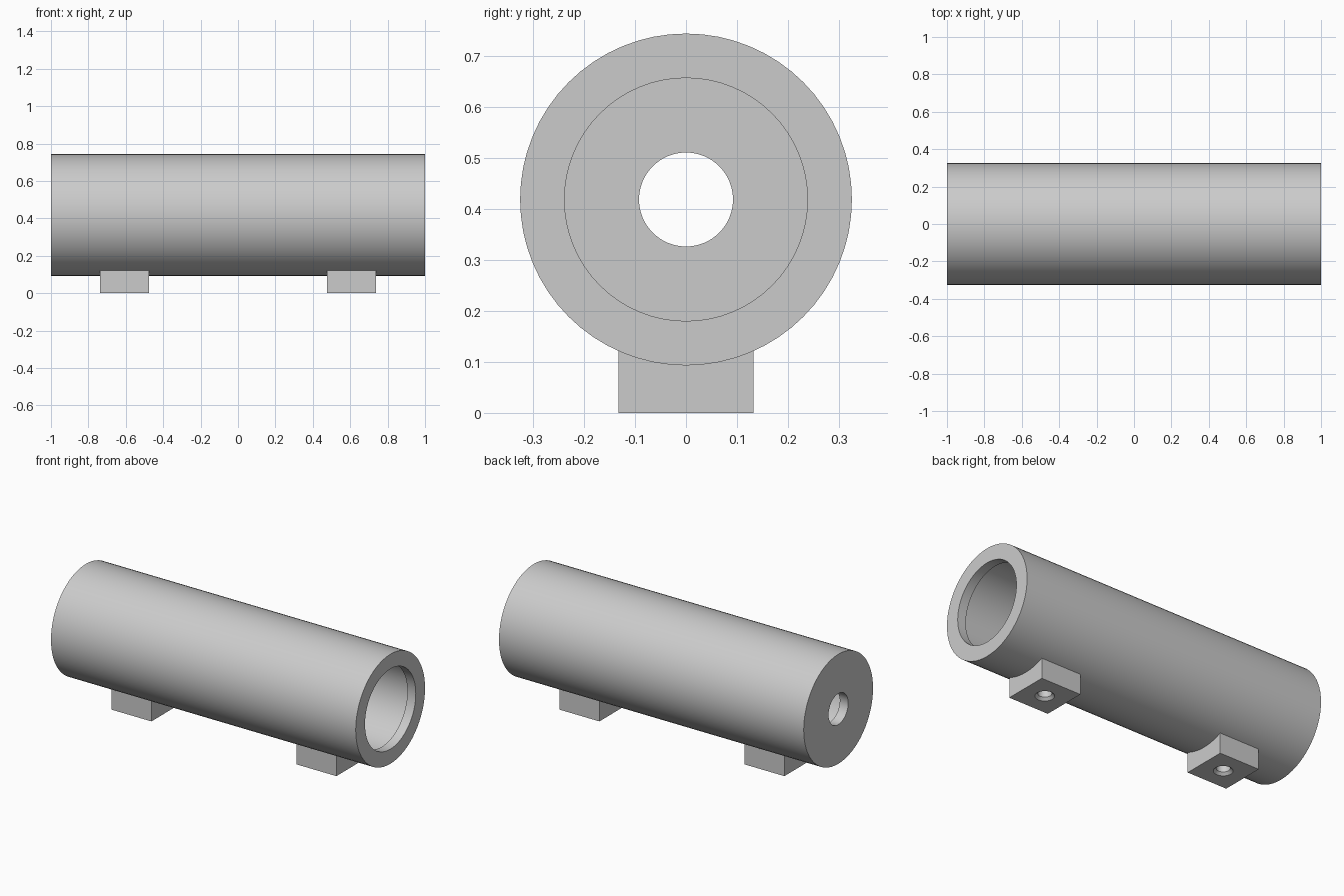
import bpy, bmesh, math
from mathutils import Matrix

if "Cube" in bpy.data.objects:
    bpy.data.objects.remove(bpy.data.objects["Cube"], do_unlink=True)

AXIS_Z, OUTER, BORE, MOUTH, PORT, WALL = 0.418, 0.325, 0.27, 0.238, 0.092, 0.055
FOOT_X, FOOT_W, FOOT_D, FOOT_H = 0.607, 0.262, 0.264, 0.121

grey = bpy.data.materials.new("light grey")
grey.use_nodes = True
grey.diffuse_color = (0.6, 0.6, 0.6, 1)
grey.node_tree.nodes["Principled BSDF"].inputs["Base Color"].default_value = (0.6, 0.6, 0.6, 1)


def make_object(name, bm):
    bmesh.ops.recalc_face_normals(bm, faces=bm.faces)
    mesh = bpy.data.meshes.new(name)
    bm.to_mesh(mesh)
    bm.free()
    obj = bpy.data.objects.new(name, mesh)
    bpy.context.collection.objects.link(obj)
    mesh.materials.append(grey)
    return obj


def lathe(name, profile, axis, steps):
    """Revolve a list of (radius, position) points around the x or z axis."""
    bm = bmesh.new()
    rings = []
    for r, p in profile:
        ring = []
        for i in range(steps):
            a = 2 * math.pi * i / steps
            c, s = r * math.cos(a), r * math.sin(a)
            ring.append(bm.verts.new((p, c, s) if axis == "x" else (c, s, p)))
        rings.append(ring)
    pairs = list(zip(rings, rings[1:]))
    if axis == "x":
        pairs.append((rings[-1], rings[0]))
    else:
        bm.faces.new(rings[0])
        bm.faces.new(rings[-1])
    for a, b in pairs:
        for i in range(steps):
            j = (i + 1) % steps
            bm.faces.new((a[i], a[j], b[j], b[i]))
    return make_object(name, bm)


def smooth(obj):
    bpy.ops.object.select_all(action="DESELECT")
    obj.select_set(True)
    bpy.context.view_layer.objects.active = obj
    bpy.ops.object.shade_smooth_by_angle(angle=math.radians(30))


# Hollow barrel: lipped mouth at one end, end wall with a small port at the other
barrel = lathe("barrel", [
    (OUTER, -1), (OUTER, 1), (MOUTH, 1), (MOUTH, 1 - WALL),
    (BORE, 1 - WALL), (BORE, WALL - 1), (PORT, WALL - 1), (PORT, -1)], "x", 64)
barrel.location.z = AXIS_Z
smooth(barrel)

# Two mounting feet, each with a countersunk hole from below
for side, x in (("left", FOOT_X), ("right", -FOOT_X)):
    bm = bmesh.new()
    bmesh.ops.create_cube(bm, size=1, matrix=Matrix.Translation((0, 0, FOOT_H / 2))
                          @ Matrix.Diagonal((FOOT_W, FOOT_D, FOOT_H, 1)))
    foot = make_object(side + "_foot", bm)
    cutter = lathe(side + "_hole_cutter",
                   [(0.052, -0.02), (0.052, 0), (0.037, 0.015), (0.037, 0.085)], "z", 32)
    foot.location.x = cutter.location.x = x
    cutter.hide_render = True
    cutter.display_type = "WIRE"
    cut = foot.modifiers.new("hole", "BOOLEAN")
    cut.operation, cut.solver, cut.object = "DIFFERENCE", "EXACT", cutter
    bpy.ops.object.select_all(action="DESELECT")
    foot.select_set(True)
    bpy.context.view_layer.objects.active = foot
    bpy.ops.object.modifier_apply(modifier=cut.name)
    bpy.data.objects.remove(cutter, do_unlink=True)
    smooth(foot)
